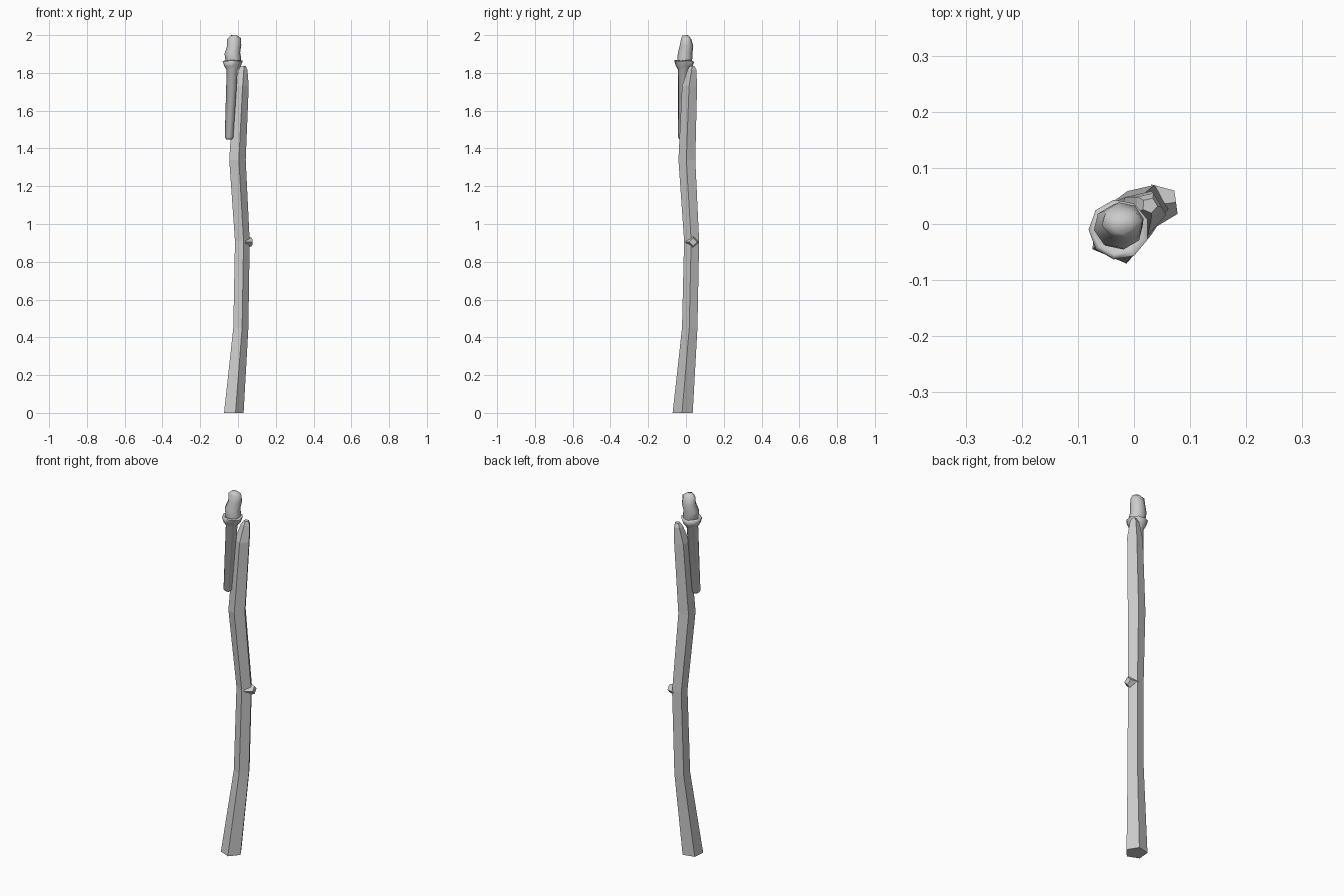
import bpy, bmesh
from math import radians, cos, sin
from mathutils import Matrix

cube = bpy.data.objects.get("Cube")
if cube:
    bpy.data.objects.remove(cube, do_unlink=True)

grey = bpy.data.materials.new("plain_grey")
grey.use_nodes = True
colour = (0.6, 0.6, 0.6, 1)
grey.diffuse_color = colour
grey.node_tree.nodes["Principled BSDF"].inputs["Base Color"].default_value = colour


def finish(name, bm, smooth_angle=None):
    bmesh.ops.recalc_face_normals(bm, faces=bm.faces)
    mesh = bpy.data.meshes.new(name)
    bm.to_mesh(mesh)
    bm.free()
    mesh.materials.append(grey)
    obj = bpy.data.objects.new(name, mesh)
    bpy.context.collection.objects.link(obj)
    if smooth_angle:
        bpy.ops.object.select_all(action='DESELECT')
        obj.select_set(True)
        bpy.context.view_layer.objects.active = obj
        bpy.ops.object.shade_smooth_by_angle(angle=radians(smooth_angle))
    return obj


def loft(name, rings, sides, phase=0, smooth_angle=None, wobble=0):
    """Skin a stack of rings, each (x, y, z, radius in x, radius in y)."""
    bm = bmesh.new()
    loops = []
    for x, y, z, rx, ry in rings:
        loop = []
        for i in range(sides):
            a = radians(phase + 360 * i / sides)
            loop.append(bm.verts.new((x + rx * cos(a), y + ry * sin(a),
                                      z + wobble * sin(3 * a) * rx)))
        loops.append(loop)
    for low, high in zip(loops, loops[1:]):
        for i in range(sides):
            j = (i + 1) % sides
            bm.faces.new((low[i], low[j], high[j], high[i]))
    bm.faces.new(loops[0][::-1])
    bm.faces.new(loops[-1])
    return finish(name, bm, smooth_angle)


def round_rings(rows):
    return [(x, y, z, r, r) for x, y, z, r in rows]


# Crooked five-sided pole, faceted, narrowing to a blunt tip
loft("pole", round_rings([
    (-.026, -.016, 0, .056),
    (.012, .021, .45, .043),
    (.020, .031, .91, .042),
    (-.006, .006, 1.34, .047),
    (.015, .020, 1.73, .042),
    (.025, .032, 1.815, .025),
    (.028, .033, 1.836, .014),
]), 5, phase=67)

# Cut branch stub on the pole's left side
bm = bmesh.new()
bmesh.ops.create_cone(bm, cap_ends=True, segments=4, radius1=.038,
                      radius2=.021, depth=.04,
                      matrix=Matrix.Translation((.055, .036, .905))
                      @ Matrix.Rotation(radians(8), 4, 'Z')
                      @ Matrix.Rotation(radians(90), 4, 'Y'))
finish("branch_stub", bm)

# Torch handle flowing into a flared cup, softly shaded
loft("torch_handle", round_rings([
    (-.047, -.020, 1.447, .014),
    (-.047, -.020, 1.458, .023),
    (-.030, -.012, 1.815, .030),
    (-.028, -.010, 1.833, .044),
    (-.027, -.010, 1.862, .054),
    (-.027, -.010, 1.866, .044),
    (-.027, -.010, 1.850, .034),
]), 9, phase=20, smooth_angle=85, wobble=.06)

# Lumpy flame rising from the cup
loft("flame", [
    (-.024, -.008, 1.845, .036, .036),
    (-.026, -.006, 1.880, .043, .040),
    (-.030, -.004, 1.905, .042, .039),
    (-.020, .003, 1.945, .038, .036),
    (-.021, .002, 1.982, .037, .027),
    (-.022, -.002, 1.998, .017, .016),
], 8, phase=10, smooth_angle=60, wobble=.1)
